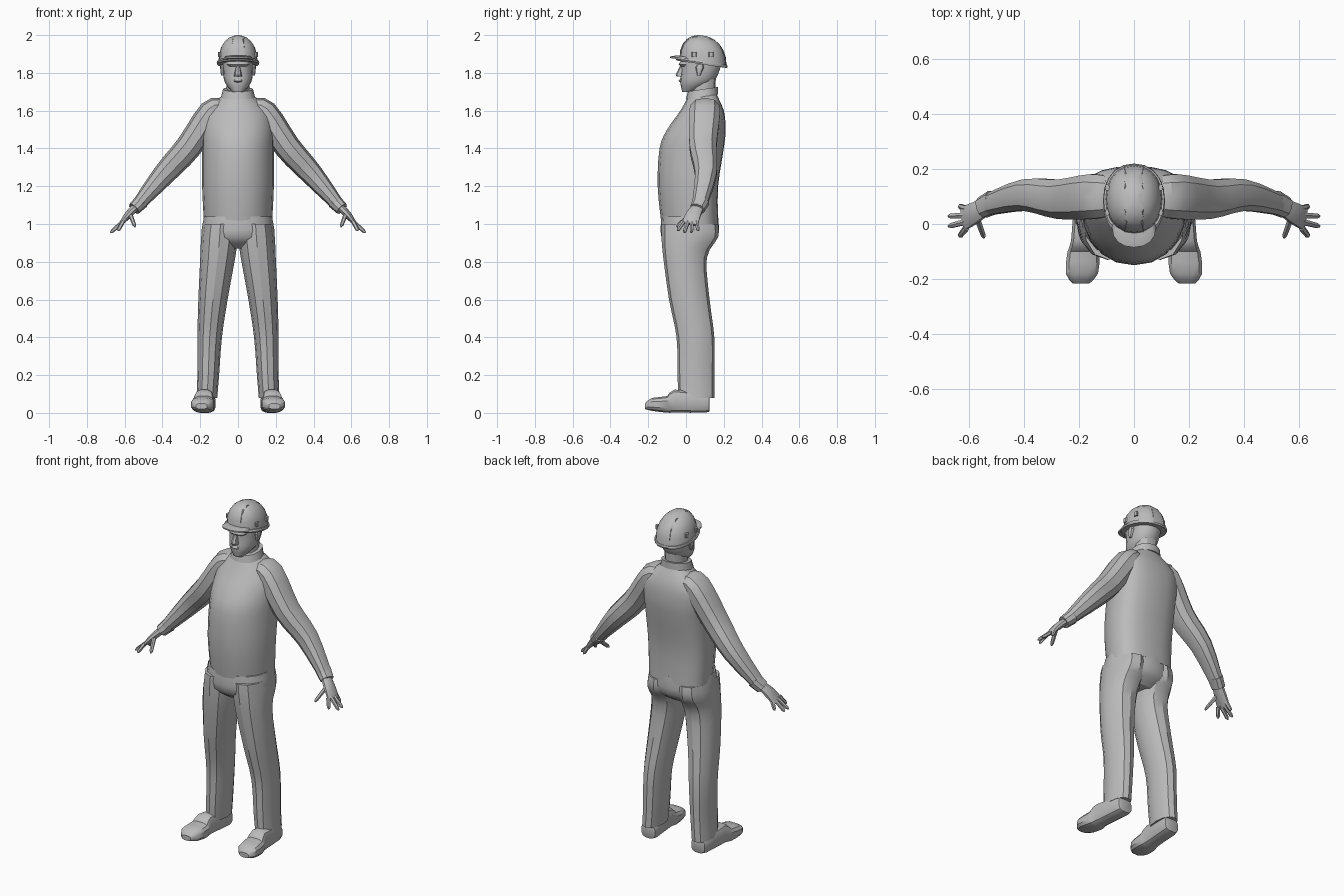
import bpy
import bmesh
from math import cos, sin, pi, tau, radians, copysign
from mathutils import Vector

if "Cube" in bpy.data.objects:
    bpy.data.objects.remove(bpy.data.objects["Cube"])

GREY = (0.5, 0.5, 0.5, 1)
grey = bpy.data.materials.new("plain grey")
grey.use_nodes = True
grey.diffuse_color = GREY
grey.node_tree.nodes["Principled BSDF"].inputs["Base Color"].default_value = GREY


def skin(name, rings):
    """Join rings of equal length into a closed, smooth-shaded tube."""
    bm = bmesh.new()
    loops = [[bm.verts.new(point) for point in ring] for ring in rings]
    for low, high in zip(loops, loops[1:]):
        for i in range(len(low)):
            bm.faces.new((low[i - 1], low[i], high[i], high[i - 1]))
    bm.faces.new(loops[0])
    bm.faces.new(loops[-1])
    bmesh.ops.recalc_face_normals(bm, faces=bm.faces)
    mesh = bpy.data.meshes.new(name)
    bm.to_mesh(mesh)
    bm.free()
    mesh.materials.append(grey)
    part = bpy.data.objects.new(name, mesh)
    bpy.context.collection.objects.link(part)
    bpy.ops.object.select_all(action='DESELECT')
    part.select_set(True)
    bpy.context.view_layer.objects.active = part
    bpy.ops.object.shade_smooth_by_angle(angle=radians(32))


def flow(stations, steps=3):
    """Add in-between stations along a smooth curve through the given ones."""
    rows = [Vector(station) for station in stations]
    result = []
    for k in range(len(rows) - 1):
        start, end = rows[k], rows[k + 1]
        before, after = rows[max(k - 1, 0)], rows[min(k + 2, len(rows) - 1)]
        leave, arrive = (end - before) / 2, (after - start) / 2
        for step in range(steps):
            t = step / steps
            bend = leave * (1 - t) - arrive * t
            straight = start.lerp(end, t)
            ease = (end - start) * (2 * t - 1)
            result.append(straight + (bend + ease) * t * (1 - t))
    return result + [rows[-1]]


def bulge(angle, power):
    """Point on a unit superellipse."""
    return [copysign(abs(f) ** (2 / power), f) for f in (cos(angle), sin(angle))]


def oval(centre, across, along, sides, power=2.2, turn=0.0):
    """Closed section spanned by two half-axis vectors."""
    ring = []
    for i in range(sides):
        c, s = bulge(tau * (i + turn) / sides, power)
        ring.append(Vector(centre) + Vector(across) * c + Vector(along) * s)
    return ring


def level(z, half, front, back, middle=0.0, sides=16, tilt=0.0):
    """Horizontal section between a front and a back, optionally tilted."""
    y, depth = (front + back) / 2, (back - front) / 2
    return oval((middle, y, z - tilt * y), (half, 0, 0), (0, depth, -tilt * depth), sides)


def stack(name, stations, **options):
    skin(name, [level(*station, **options) for station in stations])


def limb(name, path, side, sides=10):
    """Tube through stations of x, y, z, half height and half depth."""
    points = [Vector((side * x, y, z)) for x, y, z, *_ in path]
    rings = []
    for k, point in enumerate(points):
        ahead = points[min(k + 1, len(points) - 1)] - points[max(k - 1, 0)]
        ahead.normalize()
        flat = (Vector((0, 1, 0)) - ahead * ahead.y).normalized()
        height, depth = path[k][3:]
        rings.append(oval(point, ahead.cross(flat) * height, flat * depth, sides))
    skin(name, rings)


# Pullover with its widest line set back, so the chest is rounder than the back
torso = [(1, .18, -.13, .17), (1.2, .19, -.15, .17), (1.4, .19, -.14, .2),
         (1.5, .19, -.1, .21), (1.6, .17, -.03, .2), (1.69, .07, .02, .16)]
rings = []
for station in flow(torso):
    ring = level(*station, sides=20)
    y = (station[2] + station[3]) / 2
    depth = (station[3] - station[2]) / 2
    for point in ring:
        point.y += depth * .25 * (1 - ((point.y - y) / depth) ** 2)
    rings.append(ring)
skin("pullover", rings)

# Collar, neck and head
stack("collar", [(1.66, .09, 0, .17), (1.7, .08, .01, .17), (1.7, .06, .03, .15)], tilt=-.15)
stack("neck", [(1.64, .06, .03, .15), (1.8, .06, .03, .16)], sides=12)
face = [(1.7, .03, -.02, .04), (1.75, .07, -.03, .14), (1.82, .08, -.025, .18),
        (1.9, .08, -.03, .19)]
stack("head", flow(face))
stack("nose", [(1.78, .02, -.05, 0), (1.79, .02, -.055, 0), (1.84, .01, -.03, 0)], sides=8)
stack("lips", [(1.75, .02, -.03, 0), (1.757, .025, -.04, 0), (1.77, .02, -.03, 0)], sides=8)
stack("brow", [(1.835, .05, -.03, .05), (1.845, .06, -.04, .05), (1.86, .06, -.03, .05)])

# Hard hat, tilted back, with a raised band over the crown
TILT = .15


def dome(name, size, half_band):
    rings = []
    for step in range(6):
        c, s = bulge(step * pi / 11, 2.2)
        reach = .125 * c * size
        ring = level(1.872 + .14 * s * size, .105 * c * size, .09 - reach, .09 + reach,
                     sides=20, tilt=TILT)
        for point in ring:
            point.x = max(-half_band, min(half_band, point.x))
        rings.append(ring)
    skin(name, rings)


dome("hat_dome", .985, 1)
dome("hat_band", 1, .035)
stack("hat_rim", [(1.858, .11, -.05, .217), (1.867, .113, -.055, .22), (1.876, .11, -.04, .217)],
      sides=20, tilt=TILT)
stack("hat_peak", [(1.866, .08, -.085, .06), (1.874, .08, -.085, .06), (1.885, .07, -.05, .06)],
      tilt=TILT)

# Trouser seat
seat = [(.87, .11, -.06, .1), (.93, .19, -.13, .17), (1.04, .18, -.13, .17)]
stack("trouser_seat", flow(seat))

# Leg stations: height, inner x, outer x, front, back
leg = [(.08, .11, .22, -.04, .15), (.2, .1, .215, -.045, .15), (.4, .085, .215, -.05, .15),
       (.6, .055, .21, -.09, .125), (.82, .015, .2, -.12, .11), (.93, 0, .195, -.13, .17),
       (1, 0, .185, -.13, .17)]

# Shoe stations: y, half width, bottom, top
shoe = [(.125, .04, .01, .08), (.1, .05, 0, .1), (-.06, .05, 0, .125), (-.1, .06, 0, .09),
        (-.18, .06, .01, .08), (-.217, .03, .02, .05)]

# Arm stations: x, y, z, half height, half depth
sleeve = [(.08, .1, 1.61, .05, .07), (.14, .1, 1.59, .07, .085), (.26, .09, 1.41, .07, .075),
          (.39, .105, 1.265, .06, .06), (.53, .07, 1.1, .035, .04)]
cuff = [(.51, .08, 1.12, .04, .045), (.55, .06, 1.08, .035, .04)]
palm = [(.53, .07, 1.1, .02, .03), (.58, .04, 1.05, .02, .04), (.62, .02, 1, .01, .045)]
thumb = ((.57, .02, 1.05), (.545, -.05, .985))


def digit(name, root, tip, side):
    """Tapering finger from its root to its tip."""
    path = []
    for t, radius in ((0, .012), (.85, .01), (1, .004)):
        path.append((*Vector(root).lerp(Vector(tip), t), radius, radius))
    limb(name, path, side, sides=6)


for side, tag in ((1, "left_"), (-1, "right_")):
    # Trouser leg
    stack_rings = []
    for z, inner, outer, front, back in flow(leg):
        middle = side * (inner + outer) / 2
        stack_rings.append(level(z, (outer - inner) / 2, front, back, middle, sides=12))
    skin(tag + "trouser_leg", stack_rings)

    # Shoe, turned slightly outward, with a flat squarish section
    rings = []
    for y, half, bottom, top in flow(shoe, steps=2):
        centre = (side * (.175 - .08 * y), y, (bottom + top) / 2)
        rings.append(oval(centre, (half, 0, 0), (0, 0, (top - bottom) / 2), 12, 3, .5))
    skin(tag + "shoe", rings)

    # Arm and hand
    limb(tag + "sleeve", flow(sleeve), side)
    limb(tag + "cuff", cuff, side)
    limb(tag + "palm", flow(palm), side)
    digit(tag + "thumb", *thumb, side)
    for i, finger in enumerate(("index", "middle", "ring", "little")):
        k = i - 1.5
        root = (.61, .02 + .023 * k, 1.012)
        tip = (.68 - .02 * k * k, .01 + .037 * k, .953 + .005 * k * k)
        digit(tag + finger + "_finger", root, tip, side)

    # Ear and hat strap clips
    stack(tag + "ear", [(1.785, .01, .06, .075), (1.83, .015, .05, .095), (1.845, .01, .06, .09)],
          middle=side * .08, sides=8)
    for y in (.03, .12):
        stack(tag + "hat_clip", [(z, .008, y, y + .025) for z in (1.885, 1.91)],
              middle=side * .097, sides=8)
